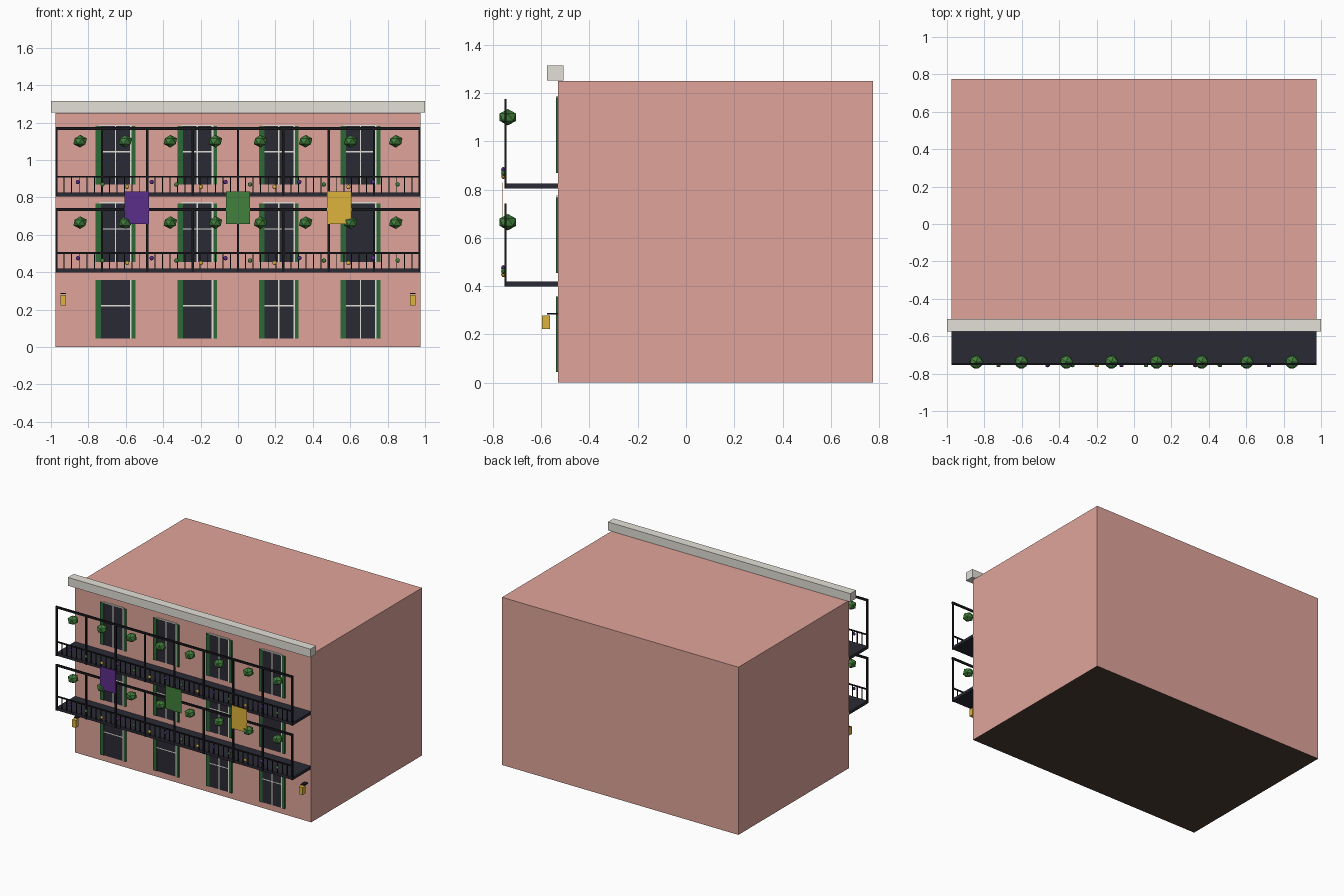
import bpy, bmesh
from mathutils import Matrix, Vector

if "Cube" in bpy.data.objects:
    bpy.data.objects.remove(bpy.data.objects["Cube"])


def material(name, r, g, b):
    m = bpy.data.materials.new(name)
    lin = [((c / 255 + 0.055) / 1.055) ** 2.4 for c in (r, g, b)]
    m.diffuse_color = (*lin, 1)
    m.use_nodes = True
    m.node_tree.nodes["Principled BSDF"].inputs["Base Color"].default_value = m.diffuse_color
    return m


PINK = material("pink_stucco", 224, 165, 155)
STONE = material("pale_stone", 227, 224, 215)
SLATE = material("dark_slate", 42, 42, 52)
IRON = material("black_iron", 26, 26, 31)
SHUTTER = material("shutter_green", 45, 104, 55)
LEAF = material("leaf_green", 66, 128, 60)
PURPLE = material("purple", 92, 46, 138)
GOLD = material("gold", 222, 179, 60)
EARTH = material("dark_earth", 77, 61, 51)


def finish(bm, name, mat):
    me = bpy.data.meshes.new(name)
    bm.to_mesh(me)
    bm.free()
    me.materials.append(mat)
    ob = bpy.data.objects.new(name, me)
    bpy.context.collection.objects.link(ob)
    return ob


def boxes(name, mat, items):
    """One object made of boxes given as (x0, x1, y0, y1, z0, z1)."""
    bm = bmesh.new()
    for x0, x1, y0, y1, z0, z1 in items:
        size = Matrix.Diagonal((x1 - x0, y1 - y0, z1 - z0, 1))
        mid = Matrix.Translation(((x0 + x1) / 2, (y0 + y1) / 2, (z0 + z1) / 2))
        bmesh.ops.create_cube(bm, size=1, matrix=mid @ size)
    return finish(bm, name, mat)


def balls(name, mat, centres, scale, detail=1):
    """One object made of faceted balls."""
    bm = bmesh.new()
    for c in centres:
        bmesh.ops.create_icosphere(bm, subdivisions=detail, radius=1,
                                   matrix=Matrix.Translation(Vector(c)) @ Matrix.Diagonal((*scale, 1)))
    return finish(bm, name, mat)


WALL = -0.53

# Building block with a dark underside, and cornice
building = boxes("building", PINK, [(-0.975, 0.975, WALL, 0.775, 0, 1.25)])
building.data.materials.append(EARTH)
for face in building.data.polygons:
    face.material_index = 1 if face.normal.z < -0.5 else 0
boxes("cornice", STONE, [(-1, 1, -0.575, -0.508, 1.253, 1.315)])

# Tall windows: glass, pale frame, glazing bars and shutters
glass, frames, bars, shutters = [], [], [], []
for row, z in enumerate((0.045, 0.455, 0.868)):
    top = z + 0.313
    for col in range(4):
        x = -0.655 + col * 0.4367
        glass.append((x - 0.077, x + 0.077, WALL - 0.005, WALL, z, top))
        frames.append((x + 0.077, x + 0.086, WALL - 0.007, WALL, z, top))
        shutters.append((x - 0.106, x - 0.077, WALL - 0.008, WALL, z, top))
        shutters.append((x + 0.086, x + 0.106, WALL - 0.008, WALL, z, top))
        if row > 0:
            frames.append((x - 0.085, x + 0.085, WALL - 0.007, WALL, top, top + 0.007))
        if (row, col) != (1, 3):
            bars.append((x - 0.077, x + 0.077, WALL - 0.006, WALL, z + 0.172, z + 0.179))
            if not (row == 0 and col < 2):
                bars.append((x - 0.0035, x + 0.0035, WALL - 0.006, WALL, z, top))
boxes("window_glass", SLATE, glass)
boxes("window_frames", STONE, frames)
boxes("glazing_bars", STONE, bars)
boxes("shutters", SHUTTER, shutters)

# Two balconies with posts, rails, balusters, hanging plants and beads
for level, z, height, plant_z in (("lower", 0.398, 0.344, 0.665), ("upper", 0.805, 0.37, 1.1)):
    boxes(level + "_balcony_floor", SLATE, [(-0.975, 0.975, -0.748, WALL, z, z + 0.021)])
    top = z + height
    rail = [
        (-0.975, 0.975, -0.752, -0.744, z + 0.1, z + 0.109),
        (-0.977, 0.977, -0.753, -0.743, top - 0.015, top),
    ]
    for i in range(9):
        x = -0.97 + i * 0.2425
        rail.append((x - 0.006, x + 0.006, -0.753, -0.743, z, top - 0.01))
    for i in range(1, 48):
        x = -0.97 + i * 1.94 / 48
        rail.append((x - 0.0025, x + 0.0025, -0.75, -0.745, z + 0.015, z + 0.102))
    boxes(level + "_railing", IRON, rail)
    balls(level + "_hanging_plants", LEAF,
          [(-0.844 + i * 0.2411, -0.738, plant_z) for i in range(8)], (0.04, 0.04, 0.034))
    for k, (colour, mat) in enumerate((("purple", PURPLE), ("green", LEAF), ("gold", GOLD))):
        balls(f"{level}_{colour}_beads", mat,
              [(-0.856 + i * 0.1315, -0.757, z + 0.077 - k * 0.013)
               for i in range(k, 14, 3)], (0.012, 0.009, 0.012), 2)

# Flags hung from the upper balcony
for name, mat, x in (("purple_flag", PURPLE, -0.542), ("green_flag", LEAF, 0),
                     ("gold_flag", GOLD, 0.542)):
    boxes(name, mat, [(x - 0.065, x + 0.065, -0.76, -0.758, 0.657, 0.83)])

# Wall lanterns on brackets
lamps, brackets = [], []
for x in (-0.935, 0.935):
    lamps.append((x - 0.015, x + 0.015, -0.597, -0.564, 0.222, 0.278))
    brackets.append((x - 0.015, x + 0.015, -0.576, WALL, 0.283, 0.289))
boxes("lanterns", GOLD, lamps)
boxes("lantern_brackets", IRON, brackets)
